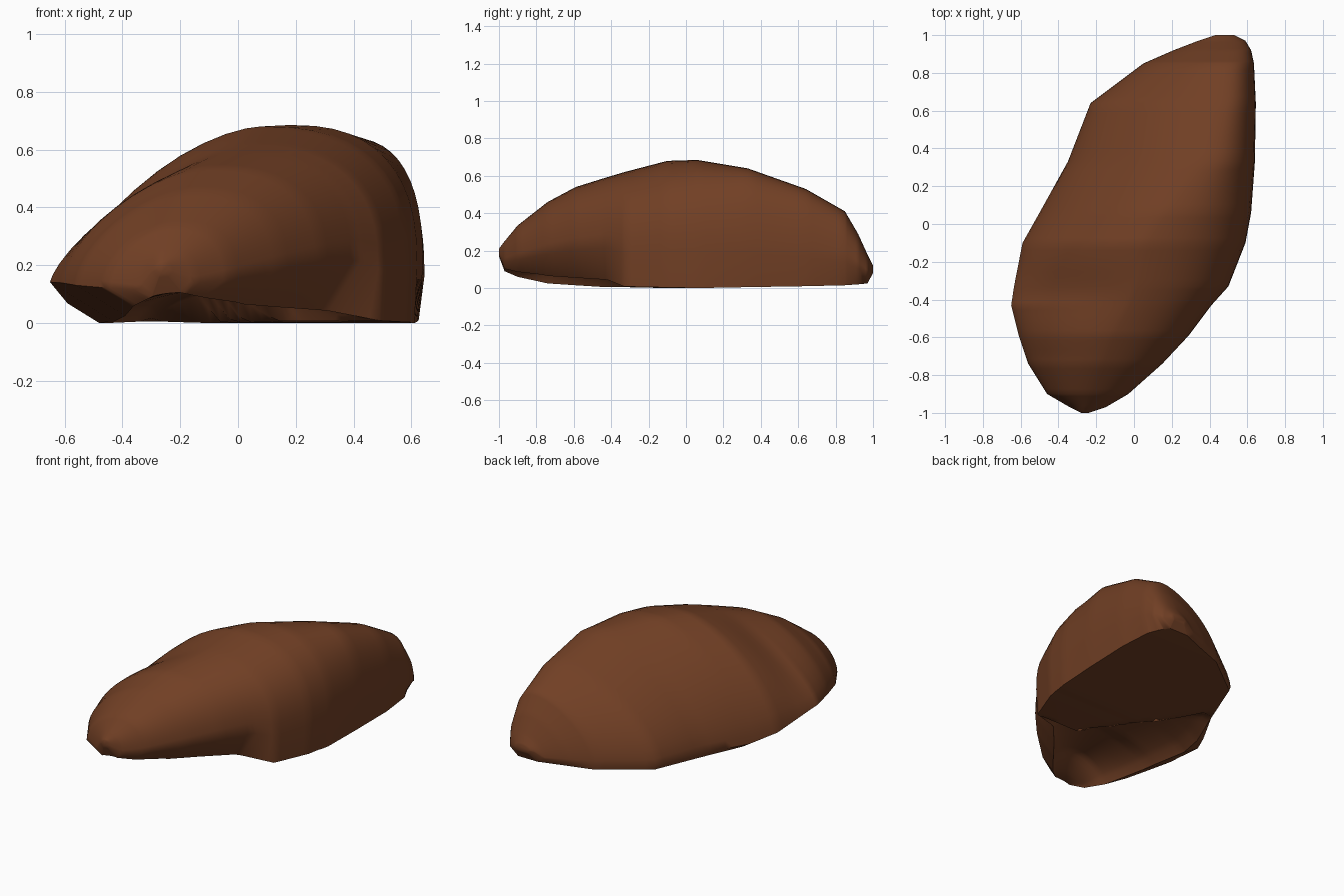
import bpy, bmesh, math

old = bpy.data.objects.get("Cube")
if old:
    bpy.data.objects.remove(old, do_unlink=True)

# Stations along the length:
# y, left edge, right edge, ridge x, ridge height, base height, left tuck, right tuck
STATIONS = [
    (-1.0, -.28, -.24, -.26, .21, .17, .01, .01),
    (-.97, -.34, -.15, -.25, .25, .09, .04, .04),
    (-.90, -.46, -.03, -.22, .335, .06, .10, .08),
    (-.74, -.56, .15, -.16, .46, .025, .17, .13),
    (-.59, -.61, .29, -.10, .54, .015, .20, .15),
    (-.43, -.65, .41, -.02, .59, .005, .22, .13),
    (-.33, -.635, .50, .02, .62, .005, .19, .01),
    (-.10, -.59, .59, .08, .68, 0, .11, .01),
    (.06, -.50, .62, .18, .685, 0, .05, .01),
    (.33, -.35, .64, .38, .64, .005, .01, .02),
    (.64, -.23, .645, .46, .53, .01, .01, .02),
    (.85, .05, .635, .48, .41, .015, .01, .03),
    (.92, .21, .62, .49, .29, .02, .05, .05),
    (.97, .34, .59, .49, .18, .025, .05, .06),
    (1.0, .43, .53, .48, .12, .08, .01, .01),
]
STEPS = 6      # slices between stations
ARC = 12       # points on each flank
UNDER = 24     # points across the underside


def arc_points(edge, edge_z, ridge, ridge_z, power):
    """Superellipse flank from the widest point up to the ridge."""
    points = []
    for i in range(ARC + 1):
        a = math.pi / 2 * i / ARC
        out = math.cos(a) ** (2 / power)
        up = math.sin(a) ** (2 / power)
        points.append((ridge + (edge - ridge) * out, edge_z + (ridge_z - edge_z) * up))
    return points


def section(y, left, right, ridge, top, base, tuck_l, tuck_r):
    """Closed ring of one cross-section: left flank, right flank, underside."""
    height = top - base
    left_z = base + min(max(.03, .62 * tuck_l), .4 * height)
    right_z = base + (.28 + .08 * min(1, tuck_r / .12)) * height

    # left flank flattens where the front lobe meets the back body
    valley = .25 * math.exp(-((y + .38) / .16) ** 2)
    power = 1.6 - valley + max(0, -.7 - y)
    ring = arc_points(left, left_z, ridge, top, power)
    ring += arc_points(right, right_z, ridge, top, 2.5)[-2::-1]

    # underside: flat at the back, hollow under the front lobe
    start, end = right - tuck_r, left + tuck_l
    lip = .04 * min(1, tuck_r / .12) if y < 0 else 0
    depth = min(.13, .3 * height) * min(1, (y + 1) / .25)
    for i in range(UNDER + 1):
        t = i / UNDER
        x = start + (end - start) * t
        ahead = max(-.33, -.08 - 1.45 * x) - y
        hollow = min(1, max(0, ahead / .08)) * max(0, math.sin(math.pi * t)) ** .6
        ring.append((x, base + lip * (1 - t) + depth * hollow))
    return [(x, y, z) for x, z in ring]


# Slices blended between neighbouring stations
slices = [STATIONS[0]]
for a, b in zip(STATIONS, STATIONS[1:]):
    for s in range(1, STEPS + 1):
        slices.append(tuple(p + (q - p) * s / STEPS for p, q in zip(a, b)))

# Loft the slices into one closed skin
bm = bmesh.new()
rings = [[bm.verts.new(p) for p in section(*values)] for values in slices]
count = len(rings[0])
for a, b in zip(rings, rings[1:]):
    for i in range(count):
        j = (i + 1) % count
        bm.faces.new((a[i], a[j], b[j], b[i]))
bm.faces.new(rings[0])
bm.faces.new(rings[-1])
bmesh.ops.remove_doubles(bm, verts=bm.verts, dist=.0005)
bmesh.ops.recalc_face_normals(bm, faces=bm.faces)
mesh = bpy.data.meshes.new("boulder")
bm.to_mesh(mesh)
bm.free()

# Brown stone colour
stone = bpy.data.materials.new("brown stone")
stone.use_nodes = True
colour = (.165, .05, .018, 1)
stone.diffuse_color = colour
shader = stone.node_tree.nodes["Principled BSDF"]
shader.inputs["Base Color"].default_value = colour
shader.inputs["Roughness"].default_value = .9
mesh.materials.append(stone)

boulder = bpy.data.objects.new("boulder", mesh)
bpy.context.collection.objects.link(boulder)
bpy.ops.object.select_all(action="DESELECT")
boulder.select_set(True)
bpy.context.view_layer.objects.active = boulder
bpy.ops.object.shade_smooth_by_angle(angle=math.radians(50))
